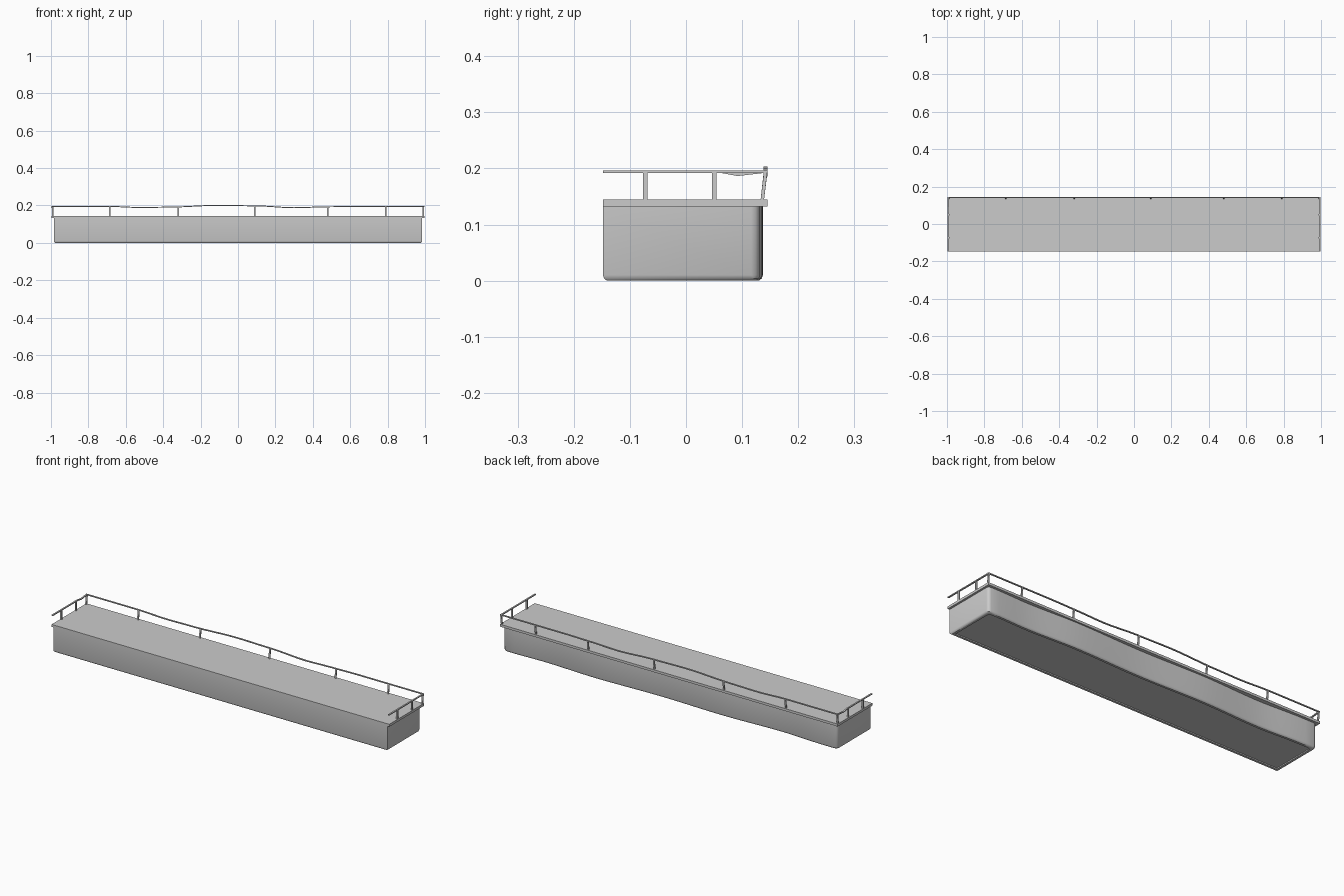
import bpy, bmesh
from mathutils import Vector

if "Cube" in bpy.data.objects:
    bpy.data.objects.remove(bpy.data.objects["Cube"])

FRONT, EX = -0.148, 0.985


def link(name, bm):
    bmesh.ops.recalc_face_normals(bm, faces=bm.faces)
    me = bpy.data.meshes.new(name)
    bm.to_mesh(me)
    bm.free()
    ob = bpy.data.objects.new(name, me)
    bpy.context.collection.objects.link(ob)
    return ob


def interp(pts, x):
    """Smooth interpolation through (x, value) pairs."""
    for (x0, a), (x1, b) in zip(pts, pts[1:]):
        if x <= x1:
            t = max(0, (x - x0) / (x1 - x0))
            return a + (b - a) * t * t * (3 - 2 * t)
    return pts[-1][1]


# Body: gently waving back wall, rounded back corners, recessed underside
WAVE = [(-1, 0.132), (-0.9, 0.132), (-0.65, 0.122), (-0.3, 0.134),
        (0.05, 0.127), (0.45, 0.137), (0.75, 0.127), (0.92, 0.132), (1, 0.132)]


def outline(d):
    e, r = EX - d, 0.016
    pts = [(-e, FRONT + d), (e, FRONT + d)]
    yc = 0.132 - d
    pts += [(e, yc - r), (e - r * 0.13, yc - r * 0.5), (e - r * 0.5, yc - r * 0.13)]
    n = 40
    for i in range(n + 1):
        x = (e - r) * (1 - 2 * i / n)
        pts.append((x, interp(WAVE, x) - d))
    pts += [(-e + r * 0.5, yc - r * 0.13), (-e + r * 0.13, yc - r * 0.5), (-e, yc - r)]
    return pts


bm = bmesh.new()
rings = []
for d, z in [(0, 0.133), (0, 0.010), (0.002, 0.004), (0.007, 0), (0.019, 0), (0.019, 0.006)]:
    rings.append([bm.verts.new((x, y, z)) for x, y in outline(d)])
for a, b in zip(rings, rings[1:]):
    for i in range(len(a)):
        j = (i + 1) % len(a)
        bm.faces.new((a[i], a[j], b[j], b[i]))
bm.faces.new(rings[0])
bm.faces.new(rings[-1])
body = link("balcony_body", bm)
bpy.context.view_layer.objects.active = body
body.select_set(True)
bpy.ops.object.shade_smooth_by_angle(angle=0.6)
body.select_set(False)


def box(name, lo, hi):
    bm = bmesh.new()
    bmesh.ops.create_cube(bm, size=1)
    for v in bm.verts:
        v.co = Vector([(l + h) / 2 + c * (h - l) for l, h, c in zip(lo, hi, v.co)])
    return link(name, bm)


# Overhanging floor slab
box("floor_slab", (-0.996, FRONT, 0.132), (0.996, 0.145, 0.145))


# Square bar swept through a few points
def bar(name, pts, w, h):
    bm = bmesh.new()
    pts = [Vector(p) for p in pts]
    prev = None
    first = None
    for i, p in enumerate(pts):
        t = (pts[min(i + 1, len(pts) - 1)] - pts[max(i - 1, 0)]).normalized()
        up = Vector((0, 1, 0)) if abs(t.z) > 0.8 else Vector((0, 0, 1))
        s = t.cross(up).normalized()
        u = s.cross(t)
        ring = [bm.verts.new(p + s * a * w / 2 + u * b * h / 2)
                for a, b in ((-1, -1), (1, -1), (1, 1), (-1, 1))]
        if prev:
            for k in range(4):
                bm.faces.new((prev[k], prev[(k + 1) % 4], ring[(k + 1) % 4], ring[k]))
        else:
            first = ring
        prev = ring
    bm.faces.new(first)
    bm.faces.new(prev)
    return link(name, bm)


# Warped back handrail
RAIL = [(-0.995, 0.195), (-0.69, 0.195), (-0.52, 0.189), (-0.38, 0.191), (-0.1, 0.201),
        (0.09, 0.198), (0.3, 0.188), (0.48, 0.193), (0.6, 0.195), (0.995, 0.195)]
N = 40
xs = [-0.996 + 1.992 * i / N for i in range(N + 1)]
bar("back_rail", [(x, 0.142, interp(RAIL, x)) for x in xs], 0.007, 0.005)

# Side handrails; the left one sags near the back corner
bar("right_rail", [(0.992, FRONT, 0.194), (0.992, 0.144, 0.194)], 0.008, 0.005)
bar("left_rail", [(-0.992, FRONT, 0.194), (-0.992, 0.065, 0.194),
                  (-0.992, 0.092, 0.189), (-0.992, 0.144, 0.195)], 0.008, 0.005)

# Posts
for i, x in enumerate((-0.991, -0.685, -0.32, 0.09, 0.48, 0.79, 0.991)):
    bar(f"back_post_{i}", [(x, 0.136, 0.144), (x, 0.142, interp(RAIL, x))], 0.008, 0.006)
for s, side in ((-1, "left"), (1, "right")):
    for i, y in enumerate((-0.073, 0.05)):
        bar(f"{side}_post_{i}", [(s * 0.991, y, 0.144), (s * 0.991, y, 0.194)], 0.008, 0.008)
